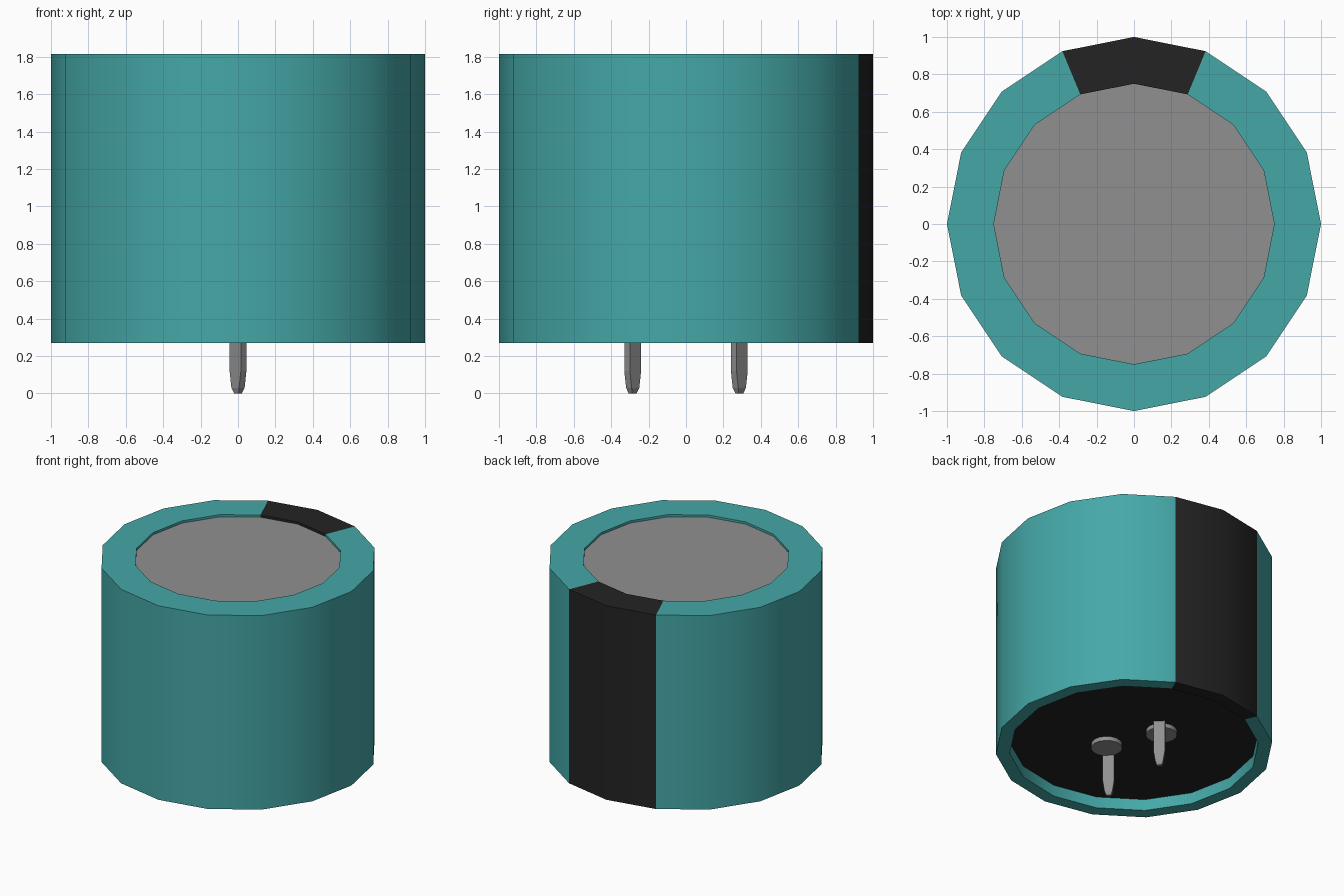
import bpy, bmesh, math
from mathutils import Matrix, Vector

old = bpy.data.objects.get("Cube")
if old:
    bpy.data.objects.remove(old, do_unlink=True)

SIDES = 16
Z_TOP, Z_BOTTOM, Z_LID, Z_FLOOR = 1.815, 0.27, 1.797, 0.36


def material(name, color):
    m = bpy.data.materials.new(name)
    m.use_nodes = True
    m.diffuse_color = (*color, 1)
    m.node_tree.nodes["Principled BSDF"].inputs["Base Color"].default_value = (*color, 1)
    return m


teal = material("teal sleeve", (0.06, 0.39, 0.39))
black = material("black", (0.017, 0.017, 0.017))
metal = material("grey metal", (0.28, 0.28, 0.28))


def finish(bm, name, mats, smooth=True):
    bmesh.ops.recalc_face_normals(bm, faces=bm.faces)
    mesh = bpy.data.meshes.new(name)
    bm.to_mesh(mesh)
    bm.free()
    for m in mats:
        mesh.materials.append(m)
    obj = bpy.data.objects.new(name, mesh)
    bpy.context.collection.objects.link(obj)
    if smooth:
        bpy.ops.object.select_all(action='DESELECT')
        obj.select_set(True)
        bpy.context.view_layer.objects.active = obj
        bpy.ops.object.shade_smooth_by_angle(angle=math.radians(30))
    return obj


def ring(bm, radius, z):
    return [bm.verts.new((radius * math.cos(a), radius * math.sin(a), z))
            for a in (math.tau * i / SIDES for i in range(SIDES))]


def disc(name, radius, z, up, mat):
    bm = bmesh.new()
    face = bm.faces.new(ring(bm, radius, z))
    face.normal_update()
    if not up:
        face.normal_flip()
    mesh = bpy.data.meshes.new(name)
    bm.to_mesh(mesh)
    bm.free()
    mesh.materials.append(mat)
    bpy.context.collection.objects.link(bpy.data.objects.new(name, mesh))


# Sleeve: closed turned profile, with the polarity stripe on the two back facets
bm = bmesh.new()
profile = [(0.75, Z_LID), (0.75, Z_TOP), (1, Z_TOP), (1, Z_BOTTOM), (0.9, Z_BOTTOM), (0.9, Z_FLOOR)]
rings = [ring(bm, r, z) for r, z in profile]
for a, b in zip(rings, rings[1:] + rings[:1]):
    for i in range(SIDES):
        j = (i + 1) % SIDES
        f = bm.faces.new((a[i], a[j], b[j], b[i]))
        c = f.calc_center_median()
        f.material_index = int(c.y > 0 and abs(c.x) < 0.35 * c.y)
finish(bm, "sleeve", [teal, black])

# Metal lid and black base plate, both recessed
disc("lid", 0.75, Z_LID, True, metal)
disc("base_plate", 0.9, Z_FLOOR, False, black)

# Pins are flat diagonal blades with tapered tips; each has a rivet beside it
for name, side in (("front", -1), ("back", 1)):
    place = Matrix.Translation((0, side * 0.285, 0)) @ Matrix.Rotation(math.radians(-45), 4, 'Z')
    bm = bmesh.new()
    loops = []
    for z, w, t in ((Z_FLOOR, 0.085, 0.042), (0.12, 0.085, 0.042), (0.03, 0.058, 0.042), (0, 0.034, 0.025)):
        loops.append([bm.verts.new(place @ Vector((sx * w / 2, sy * t / 2, z)))
                      for sx, sy in ((-1, -1), (1, -1), (1, 1), (-1, 1))])
    for a, b in zip(loops, loops[1:]):
        for i in range(4):
            bm.faces.new((a[i], a[i - 1], b[i - 1], b[i]))
    bm.faces.new(loops[0])
    bm.faces.new(loops[-1])
    finish(bm, name + "_pin", [metal], smooth=False)

    bm = bmesh.new()
    bmesh.ops.create_cone(bm, cap_ends=True, segments=SIDES, radius1=0.113, radius2=0.113, depth=0.035,
                          matrix=Matrix.Translation((-side * 0.09, side * 0.2, Z_FLOOR - 0.0165)))
    finish(bm, name + "_rivet", [metal])
